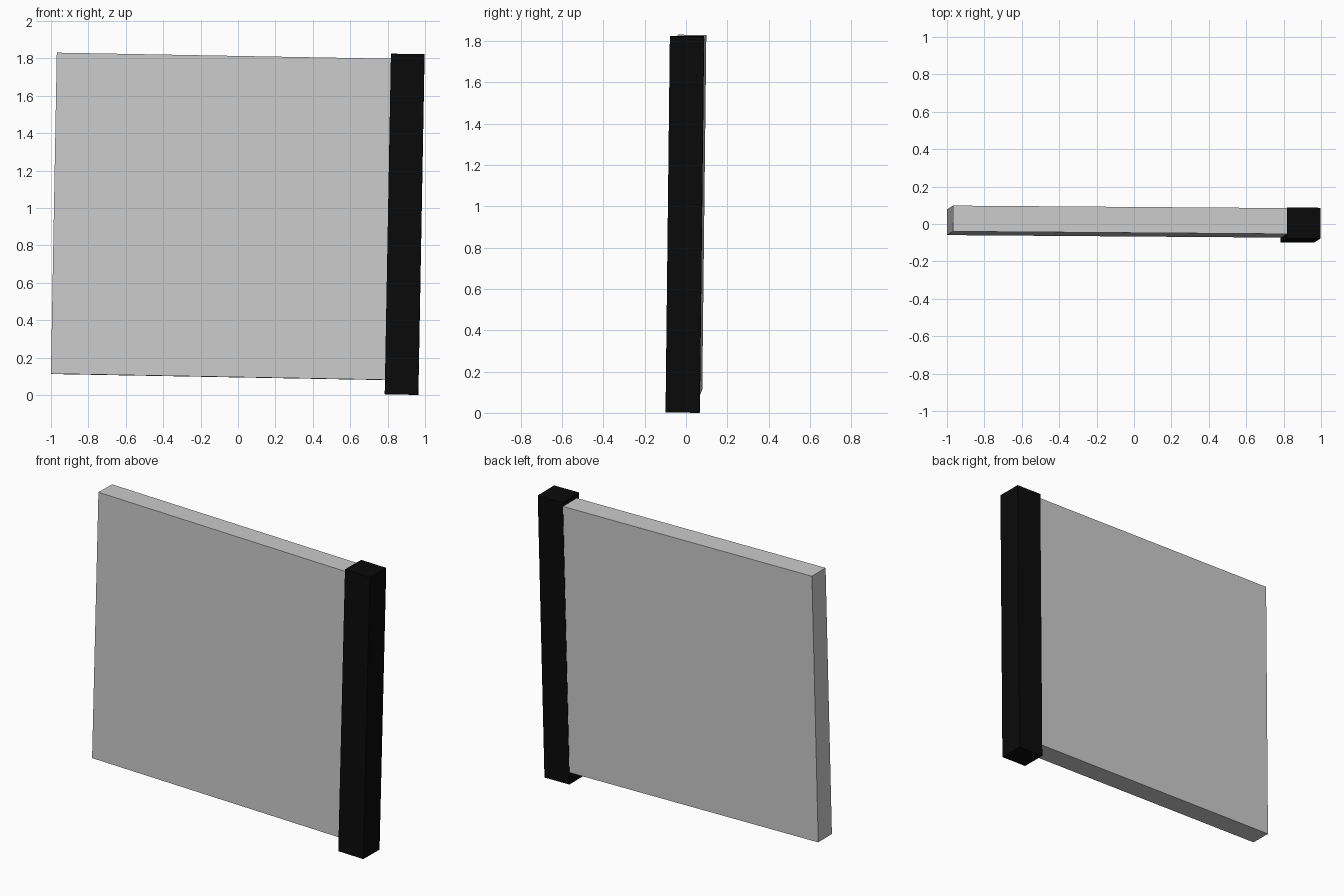
import bpy
from mathutils import Matrix, Vector

if "Cube" in bpy.data.objects:
    bpy.data.objects.remove(bpy.data.objects["Cube"])

# Whole model leans slightly, so both parts share one tilted frame
along = Vector((1, -0.0075, -0.0182)).normalized()
up = Vector((0.0175, 0.0115, 1))
depth = up.cross(along).normalized()
up = along.cross(depth).normalized()
TILT = Matrix((along, depth, up)).transposed().to_4x4()


def tilted_box(name, centre, size):
    bpy.ops.mesh.primitive_cube_add(size=1)
    obj = bpy.context.object
    obj.name = name
    obj.data.transform(Matrix.Diagonal((*size, 1)))
    obj.matrix_world = Matrix.Translation(centre) @ TILT
    return obj


# Grey door panel, its right end sunk into the post
left_mid = Vector((-0.984, 0.0195, 0.971))
length = 1.86
tilted_box("door_panel", left_mid + along * length / 2, (length, 0.138, 1.717))

# Black hinge post
post = tilted_box("hinge_post", (0.891, -0.0055, 0.9125), (0.179, 0.165, 1.82))
black = bpy.data.materials.new("black")
black.diffuse_color = (0.003, 0.003, 0.003, 1)
black.use_nodes = True
black.node_tree.nodes["Principled BSDF"].inputs["Base Color"].default_value = black.diffuse_color
post.data.materials.append(black)
